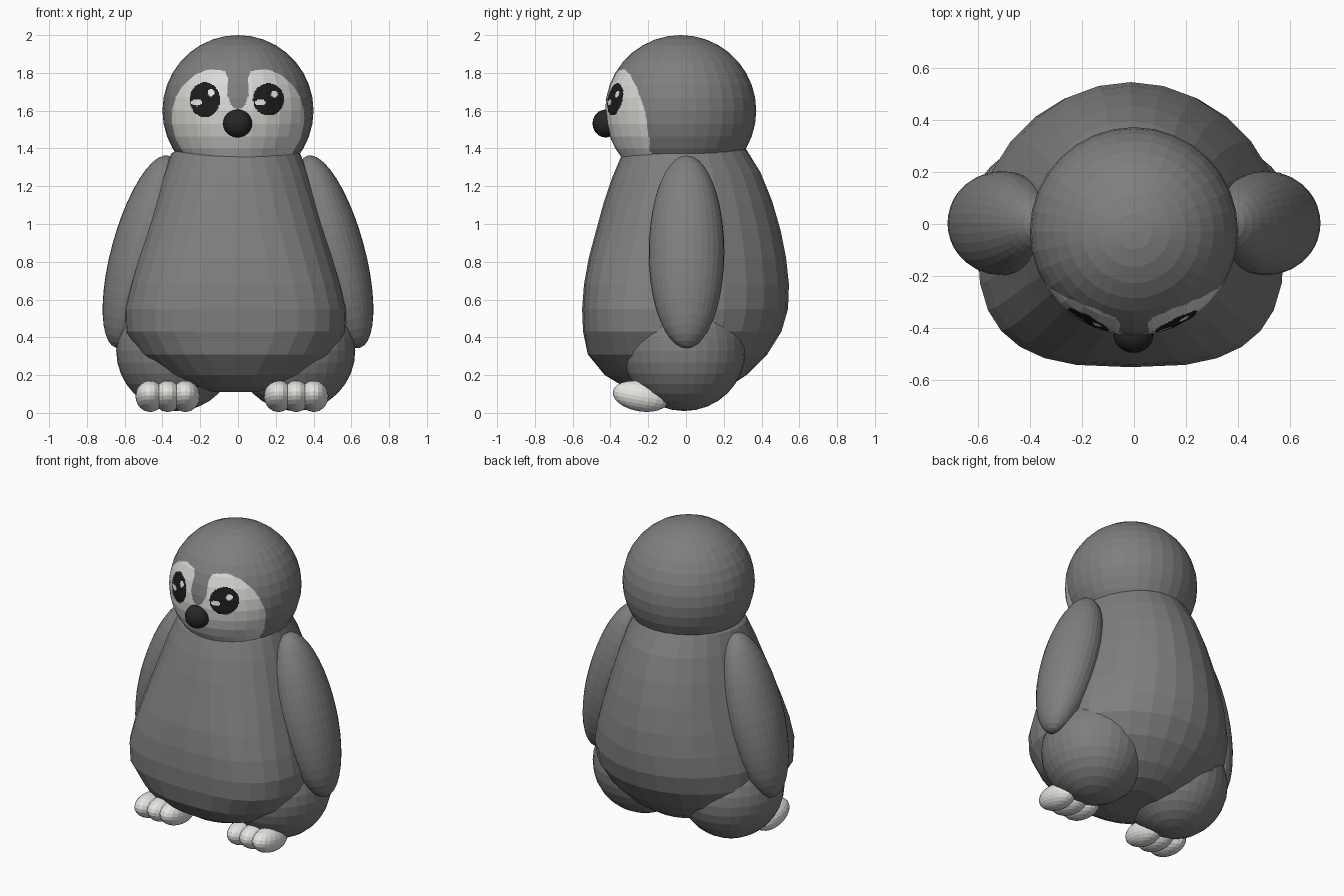
import bpy, bmesh, math
from mathutils import Matrix, Vector
from mathutils.geometry import intersect_point_line  # noqa: F401

if "Cube" in bpy.data.objects:
    bpy.data.objects.remove(bpy.data.objects["Cube"])


def mat(name, r, g, b):
    m = bpy.data.materials.new(name)
    m.diffuse_color = (r, g, b, 1)
    m.use_nodes = True
    m.node_tree.nodes["Principled BSDF"].inputs["Base Color"].default_value = m.diffuse_color
    return m


GREY = mat("grey_plush", 0.21, 0.21, 0.21)
CREAM = mat("face_white", 0.70, 0.70, 0.67)
EYE = mat("eye_black", 0.012, 0.012, 0.013)
SHINE = mat("eye_shine", 0.85, 0.85, 0.85)
NOSE = mat("beak_black", 0.02, 0.02, 0.02)
TOE = mat("toe_white", 0.78, 0.78, 0.75)


def finish(bm, name, *mats):
    bmesh.ops.recalc_face_normals(bm, faces=bm.faces)
    me = bpy.data.meshes.new(name)
    bm.to_mesh(me)
    bm.free()
    for m in mats:
        me.materials.append(m)
    ob = bpy.data.objects.new(name, me)
    bpy.context.collection.objects.link(ob)
    return ob


def ball(bm, centre, radii, rot=None, u=32, v=16):
    """Add an ellipsoid to a bmesh."""
    m = Matrix.Translation(centre) @ (rot or Matrix.Identity(4)) @ Matrix.Diagonal((*radii, 1))
    bmesh.ops.create_uvsphere(bm, u_segments=u, v_segments=v, radius=1, matrix=m)


# Body: lofted rings, flatter in front and rounder behind
# z, half width, front y, back y, front squareness, backward tilt
RINGS = [
    (0.11, 0.16, -0.20, 0.12, 2.0, 0), (0.14, 0.27, -0.33, 0.23, 2.1, 0),
    (0.20, 0.40, -0.43, 0.32, 2.3, 0), (0.31, 0.52, -0.52, 0.43, 2.6, 0),
    (0.43, 0.585, -0.545, 0.505, 2.9, 0), (0.55, 0.59, -0.55, 0.54, 2.9, 0),
    (0.68, 0.56, -0.54, 0.545, 2.8, 0), (0.82, 0.52, -0.515, 0.53, 2.6, 0),
    (0.97, 0.475, -0.475, 0.50, 2.4, 0), (1.12, 0.43, -0.435, 0.455, 2.2, 0.01),
    (1.26, 0.385, -0.39, 0.395, 2.1, 0.03), (1.375, 0.342, -0.345, 0.32, 2.0, 0.06),
    (1.42, 0.28, -0.29, 0.26, 2.0, 0.06),
]
N = 28
bm = bmesh.new()
loops = []
for z, w, yf, yb, power, tilt in RINGS:
    mid = -0.05
    loop = []
    for i in range(N):
        a = 2 * math.pi * i / N
        c, s = math.cos(a), math.sin(a)
        e = 2 / power if s < 0 else 1
        x = math.copysign(abs(c) ** e, c) * w
        y = mid + (abs(s) ** e) * ((yb - mid) if s > 0 else (yf - mid))
        loop.append(bm.verts.new((x - 0.012, y, z + tilt * y)))
    loops.append(loop)
for lo, hi in zip(loops, loops[1:]):
    for i in range(N):
        j = (i + 1) % N
        bm.faces.new((lo[i], lo[j], hi[j], hi[i]))
bm.faces.new(loops[0])
bm.faces.new(loops[-1])
finish(bm, "body", GREY)

# Head: faceted ball whose front facets are finely cut for the face markings
HC = Vector((0, -0.028, 1.6))
bm = bmesh.new()
ball(bm, HC, (0.4, 0.4, 0.4), u=32, v=18)
front = [e for e in bm.edges if all(v.co.y < -0.08 for v in e.verts)]
bmesh.ops.subdivide_edges(bm, edges=front, cuts=11, use_grid_fill=True)

MASK = [(0, 1.15), (0.2, 1.15), (0.285, 1.37), (0.33, 1.45), (0.35, 1.53), (0.35, 1.6),
        (0.33, 1.67), (0.295, 1.73), (0.23, 1.79), (0.15, 1.82), (0.07, 1.81),
        (0.055, 1.78), (0.055, 1.68), (0.035, 1.625), (0, 1.605)]


def in_mask(x, z):
    x = abs(x) + 1e-5
    inside = False
    for (x1, z1), (x2, z2) in zip(MASK, MASK[1:] + MASK[:1]):
        if (z1 > z) != (z2 > z) and x < (x2 - x1) * (z - z1) / (z2 - z1) + x1:
            inside = not inside
    return inside


def in_oval(x, z, cx, cz, rx, rz):
    return ((x - cx) / rx) ** 2 + ((z - cz) / rz) ** 2 < 1


EYES = [(-0.175, 1.658, 0.08, 0.093), (0.162, 1.66, 0.082, 0.086)]
SHINES = [(-0.143, 1.695, 0.018, 0.018), (-0.22, 1.643, 0.03, 0.017),
          (0.192, 1.688, 0.018, 0.018), (0.118, 1.643, 0.028, 0.016)]
for f in bm.faces:
    c = f.calc_center_median()
    if c.y > -0.1:
        continue
    if any(in_oval(c.x, c.z, *s) for s in SHINES):
        f.material_index = 3
    elif any(in_oval(c.x, c.z, *e) for e in EYES):
        f.material_index = 2
    elif in_mask(c.x, c.z):
        f.material_index = 1
finish(bm, "head", GREY, CREAM, EYE, SHINE)

# Beak
bm = bmesh.new()
ball(bm, (-0.002, -0.425, 1.532), (0.077, 0.07, 0.074), u=24, v=12)
finish(bm, "beak", NOSE)

# Paired flippers, thighs and three-toed feet
for side, s in (("left", -1), ("right", 1)):
    bm = bmesh.new()
    ball(bm, (s * 0.507, 0.003, 0.853), (0.163, 0.2, 0.527),
         Matrix.Rotation(math.radians(-15.3 * s), 4, 'Y'), v=20)
    finish(bm, side + "_flipper", GREY)

    bm = bmesh.new()
    ball(bm, (s * 0.315 - 0.012, -0.01, 0.33), (0.318, 0.325, 0.32))
    finish(bm, side + "_leg", GREY)

    bm = bmesh.new()
    for k in (-1, 0, 1):
        ball(bm, (s * 0.34 - 0.032 + k * 0.093, -0.24, 0.088), (0.078, 0.15, 0.08),
             Matrix.Rotation(math.radians(-10), 4, 'X'), u=20, v=12)
    finish(bm, side + "_toes", TOE)
